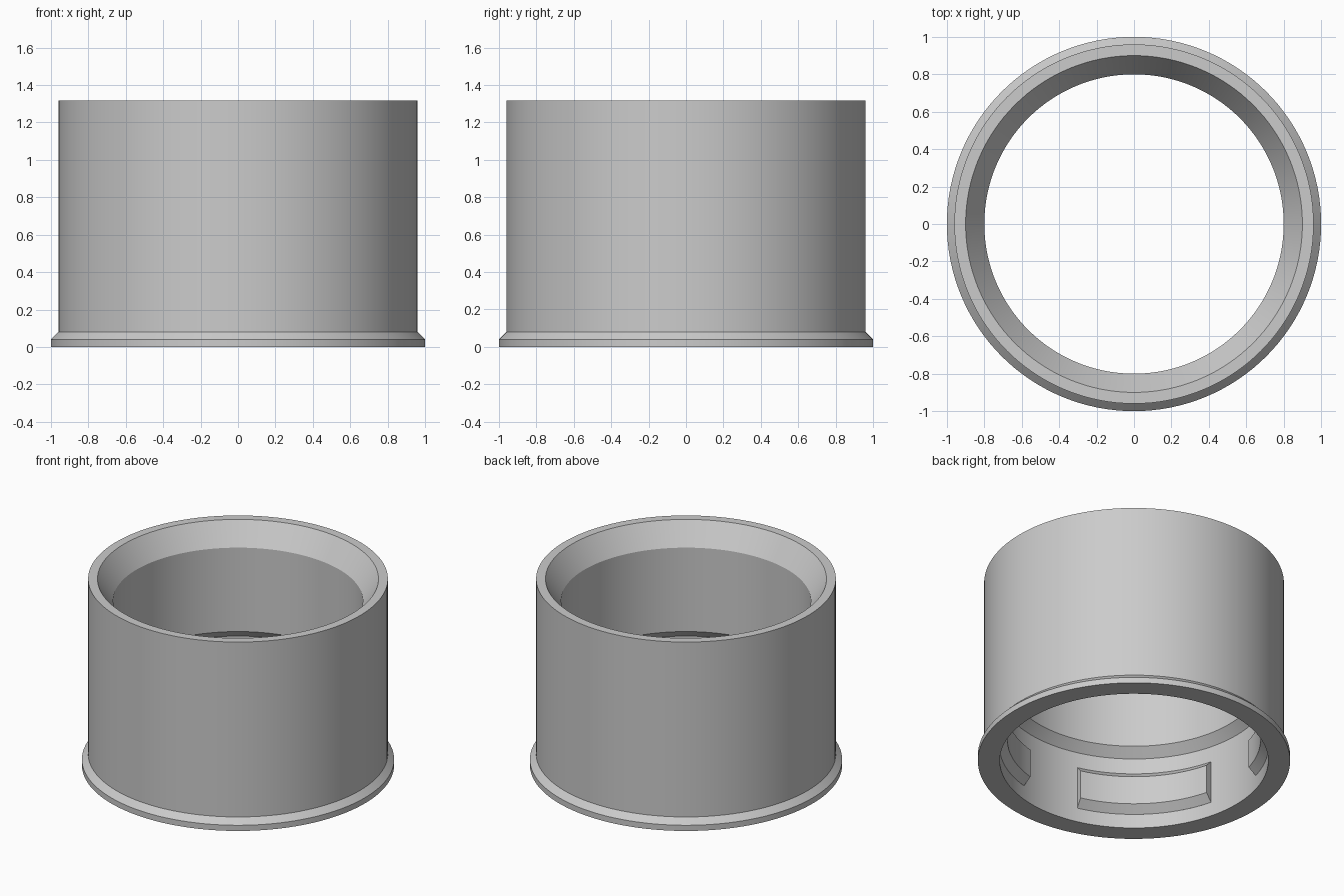
import bpy
import bmesh
from math import cos, sin, radians, tau

cube = bpy.data.objects.get("Cube")
if cube:
    bpy.data.objects.remove(cube, do_unlink=True)

grey = bpy.data.materials.new("plain_grey")
grey.use_nodes = True
grey.diffuse_color = (0.6, 0.6, 0.6, 1)
grey.node_tree.nodes["Principled BSDF"].inputs["Base Color"].default_value = (0.6, 0.6, 0.6, 1)


def sweep(name, profile, start, angle, steps):
    """Sweep a closed (radius, height) profile about z; caps it when the turn is partial."""
    full = abs(angle - tau) < 1e-6
    bm = bmesh.new()
    rings = []
    for i in range(steps if full else steps + 1):
        a = start + angle * i / steps
        rings.append([bm.verts.new((r * cos(a), r * sin(a), z)) for r, z in profile])
    n = len(profile)
    for i in range(steps):
        a, b = rings[i], rings[(i + 1) % len(rings)]
        for j in range(n):
            k = (j + 1) % n
            bm.faces.new((a[j], b[j], b[k], a[k]))
    if not full:
        bm.faces.new(rings[0])
        bm.faces.new(rings[-1][::-1])
    bmesh.ops.recalc_face_normals(bm, faces=bm.faces)
    mesh = bpy.data.meshes.new(name)
    bm.to_mesh(mesh)
    bm.free()
    mesh.materials.append(grey)
    obj = bpy.data.objects.new(name, mesh)
    bpy.context.collection.objects.link(obj)
    bpy.ops.object.select_all(action='DESELECT')
    obj.select_set(True)
    bpy.context.view_layer.objects.active = obj
    bpy.ops.object.shade_smooth_by_angle(angle=radians(30))
    return obj


# Sleeve: flanged foot, straight wall, funnel mouth, wider lower bore
sleeve_profile = [
    (1.0, 0), (1.0, 0.04), (0.96, 0.08), (0.96, 1.316),
    (0.90, 1.316), (0.80, 1.163), (0.80, 0.57), (0.86, 0.51), (0.86, 0),
]
sweep("sleeve", sleeve_profile, 0, tau, 128)

# Four bevelled grip pads inside the lower bore, rooted slightly in the wall
pad_profile = [(0.87, 0.10), (0.86, 0.10), (0.81, 0.15), (0.81, 0.35), (0.86, 0.40), (0.87, 0.40)]
for i in range(4):
    sweep(f"grip_pad_{i + 1}", pad_profile, radians(15 + 90 * i), radians(60), 20)
